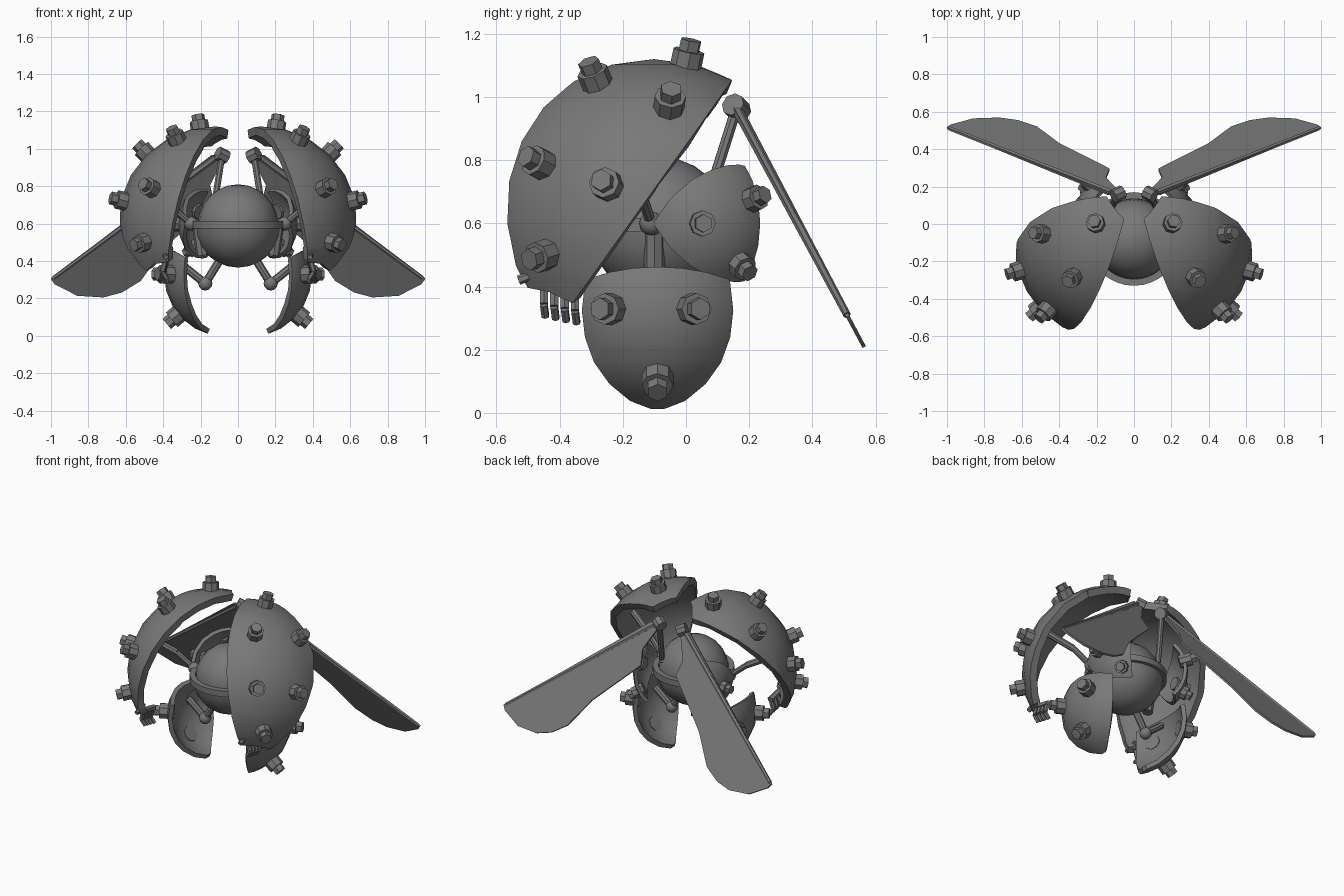
import bpy, bmesh, math
from mathutils import Vector, Matrix

if "Cube" in bpy.data.objects:
    bpy.data.objects.remove(bpy.data.objects["Cube"], do_unlink=True)

metal = bpy.data.materials.new("dark_grey_metal")
metal.use_nodes = True
GREY = (0.19, 0.19, 0.19, 1)
metal.diffuse_color = GREY
metal.node_tree.nodes["Principled BSDF"].inputs["Base Color"].default_value = GREY


def finish(bm, name, mirror=True, thickness=0, angle=35):
    """Turn a bmesh into a finished object, thickened and mirrored if asked."""
    if not thickness:
        bmesh.ops.recalc_face_normals(bm, faces=bm.faces)
    mesh = bpy.data.meshes.new(name)
    bm.to_mesh(mesh)
    bm.free()
    mesh.materials.append(metal)
    ob = bpy.data.objects.new(name, mesh)
    bpy.context.collection.objects.link(ob)
    if thickness:
        mod = ob.modifiers.new("thickness", 'SOLIDIFY')
        mod.thickness = thickness
        mod.offset = -1
    if mirror:
        ob.modifiers.new("mirror", 'MIRROR').use_mirror_merge = False
    bpy.ops.object.select_all(action='DESELECT')
    ob.select_set(True)
    bpy.context.view_layer.objects.active = ob
    for mod in list(ob.modifiers):
        bpy.ops.object.modifier_apply(modifier=mod.name)
    bpy.ops.object.shade_smooth_by_angle(angle=math.radians(angle))


def add_ball(bm, centre, r, segments=24):
    bmesh.ops.create_uvsphere(bm, u_segments=segments, v_segments=segments // 2,
                              radius=r, matrix=Matrix.Translation(centre))


def add_rod(bm, a, b, r, sides=8, r2=None):
    a, b = Vector(a), Vector(b)
    turn = (b - a).to_track_quat('Z', 'Y').to_matrix().to_4x4()
    bmesh.ops.create_cone(bm, cap_ends=True, segments=sides, radius1=r,
                          radius2=r if r2 is None else r2, depth=(b - a).length,
                          matrix=Matrix.Translation((a + b) / 2) @ turn)


def shell(name, centre, r, cuts, thickness=0.03, mirror=True):
    """Sphere piece: keep what lies beyond each (normal, distance) plane."""
    bm = bmesh.new()
    add_ball(bm, centre, r)
    for normal, distance in cuts:
        n = Vector(normal).normalized()
        bmesh.ops.bisect_plane(bm, geom=bm.verts[:] + bm.edges[:] + bm.faces[:],
                               plane_co=Vector(centre) + n * distance,
                               plane_no=n, clear_inner=True)
    finish(bm, name, mirror, thickness)


def bolts(name, centre, r, directions, size=1):
    """Octagonal studs with a hexagonal head, pointing out of a shell."""
    bm = bmesh.new()
    c = Vector(centre)
    for d in directions:
        d = Vector(d).normalized()
        add_rod(bm, c + d * (r - 0.03), c + d * (r + 0.055 * size), 0.05 * size)
        add_rod(bm, c + d * (r + 0.03), c + d * (r + 0.09 * size), 0.035 * size, 6)
    finish(bm, name, angle=20)


# Core ball, lower cup and belt ring
CORE = (0, -0.08, 0.595)
shell("core_ball", CORE, 0.215, [], 0, False)
shell("core_cup", CORE, 0.23, [((0, 0, -1), 0)], 0.012, False)

bm = bmesh.new()
section = [(0.215, -0.02), (0.25, -0.02), (0.25, 0.02), (0.215, 0.02)]
verts = [bm.verts.new((CORE[0] + x, CORE[1], CORE[2] + z)) for x, z in section]
edges = [bm.edges.new((verts[i], verts[(i + 1) % 4])) for i in range(4)]
bmesh.ops.spin(bm, geom=edges, cent=CORE, axis=(0, 0, 1), angle=math.tau,
               steps=32, use_merge=True)
bmesh.ops.remove_doubles(bm, verts=bm.verts, dist=0.0005)
finish(bm, "belt_ring", False)

# Large upper shells
UPPER, UPPER_R = (0.122, -0.102, 0.6), 0.52
back_cut, inner_cut = Vector((0, -0.81, 0.58)), Vector((0.93, 0.30, 0.20))
axis = back_cut.cross(inner_cut)
shell("upper_shell", UPPER, UPPER_R,
      [(back_cut, 0.062), (inner_cut, 0.073), (axis, -0.46), (-axis, -0.475)], 0.045)
studs = [(0.21, 0.01, 1.15), (0.345, -0.3, 1.09), (0.515, -0.05, 1.0),
         (0.54, -0.54, 0.83), (0.65, -0.26, 0.73), (0.54, -0.48, 0.49)]
bolts("upper_shell_bolts", UPPER, 0.51, [Vector(p) - Vector(UPPER) for p in studs])

# Lower leg shells
LEG, LEG_R = (0.065, -0.09, 0.325), 0.33
shell("leg_shell", LEG, LEG_R,
      [((0.866, 0.5, 0), 0.075), ((0.866, -0.5, 0), 0.075),
       ((0.45, 0, -0.9), 0.01), ((0, 0, 1), -0.313)], 0.028)
bolts("leg_shell_bolts", LEG, 0.32,
      [(0.8, -0.4, 0.01), (0.8, 0.28, 0.01), (0.75, 0, -0.62)])

# Rear hip shells, a smaller version of the leg shells lying on their side
HIP, HIP_R = (0.05, 0.03, 0.6), 0.27
out, tip, up = Vector((0.75, 0.66, 0)), Vector((0.66, -0.75, 0)), Vector((0, 0, 1))
shell("hip_shell", HIP, HIP_R,
      [(out * 0.866 + up * 0.5, 0.075), (out * 0.866 - up * 0.5, 0.075),
       (tip, -0.04)], 0.022)
bolts("hip_shell_bolts", HIP, 0.255,
      [out + tip * 0.75, out - tip * 0.05 + up * 0.29, out + tip * 0.08 - up * 0.55], 0.82)

# Wings: flat blades in a sloping plane that holds the x direction
HINGE = Vector((0.085, 0.16, 0.965))
SLOPE = Vector((0, 0.47, -0.88))
WING_NORMAL = Vector((0, 0.88, 0.47))


def on_wing(x, s):
    return Vector((x, HINGE.y, HINGE.z)) + SLOPE * s


outline = [(0.07, 0), (0.14, 0), (1, 0.75), (0.98, 0.78), (0.86, 0.85), (0.72, 0.86),
           (0.62, 0.83), (0.52, 0.76), (0.4, 0.57), (0.28, 0.44), (0.13, 0.28),
           (0.15, 0.18)]
bm = bmesh.new()
face = bm.faces.new([bm.verts.new(on_wing(*p) - WING_NORMAL * 0.006) for p in outline])
grown = bmesh.ops.extrude_face_region(bm, geom=[face])["geom"]
bmesh.ops.translate(bm, vec=WING_NORMAL * 0.012,
                    verts=[v for v in grown if isinstance(v, bmesh.types.BMVert)])
finish(bm, "wing_blade")

bm = bmesh.new()
add_rod(bm, on_wing(0.1, 0), on_wing(0.985, 0.745), 0.017, 6, 0.012)
finish(bm, "wing_leading_rib", angle=20)

bm = bmesh.new()
barrel = Vector((0.024, -0.012, 0.012))
add_rod(bm, HINGE - barrel, HINGE + barrel, 0.038, 8)
add_rod(bm, HINGE, (0.13, 0.07, 0.68), 0.018, 8)
add_rod(bm, (0.13, 0.07, 0.68), (0.11, 0.0, 0.62), 0.025, 8)
finish(bm, "wing_hinge", angle=20)

# Arm joints and struts
bm = bmesh.new()
SHOULDER = (0.25, -0.11, 0.6)
add_ball(bm, SHOULDER, 0.038, 12)
add_rod(bm, SHOULDER, (0.36, -0.14, 0.69), 0.018)
add_rod(bm, (0.36, -0.14, 0.69), (0.54, -0.21, 0.78), 0.022)
finish(bm, "arm_strut")

# Leg joints and struts
bm = bmesh.new()
KNEE = (0.175, -0.1, 0.28)
add_ball(bm, KNEE, 0.038, 12)
add_rod(bm, (0.1, -0.1, 0.4), KNEE, 0.022)
add_rod(bm, KNEE, (0.3, -0.1, 0.38), 0.022)
add_rod(bm, (0.19, -0.1, 0.43), (0.215, -0.1, 0.6), 0.033)
finish(bm, "leg_strut")

# Hands: a palm, a thumb and four jointed fingers below each upper shell
bm = bmesh.new()
add_rod(bm, (0.39, -0.46, 0.41), (0.39, -0.34, 0.385), 0.02, 6)
add_rod(bm, (0.39, -0.45, 0.45), (0.385, -0.53, 0.42), 0.015, 6)
for i in range(4):
    y = -0.45 + i * 0.033
    z = 0.385 - i * 0.007
    add_rod(bm, (0.39, y, z + 0.01), (0.405, y, z - 0.04), 0.015, 6)
    add_rod(bm, (0.405, y, z - 0.043), (0.38, y + 0.005, z - 0.08), 0.013, 6)
finish(bm, "hand_fingers", angle=20)
